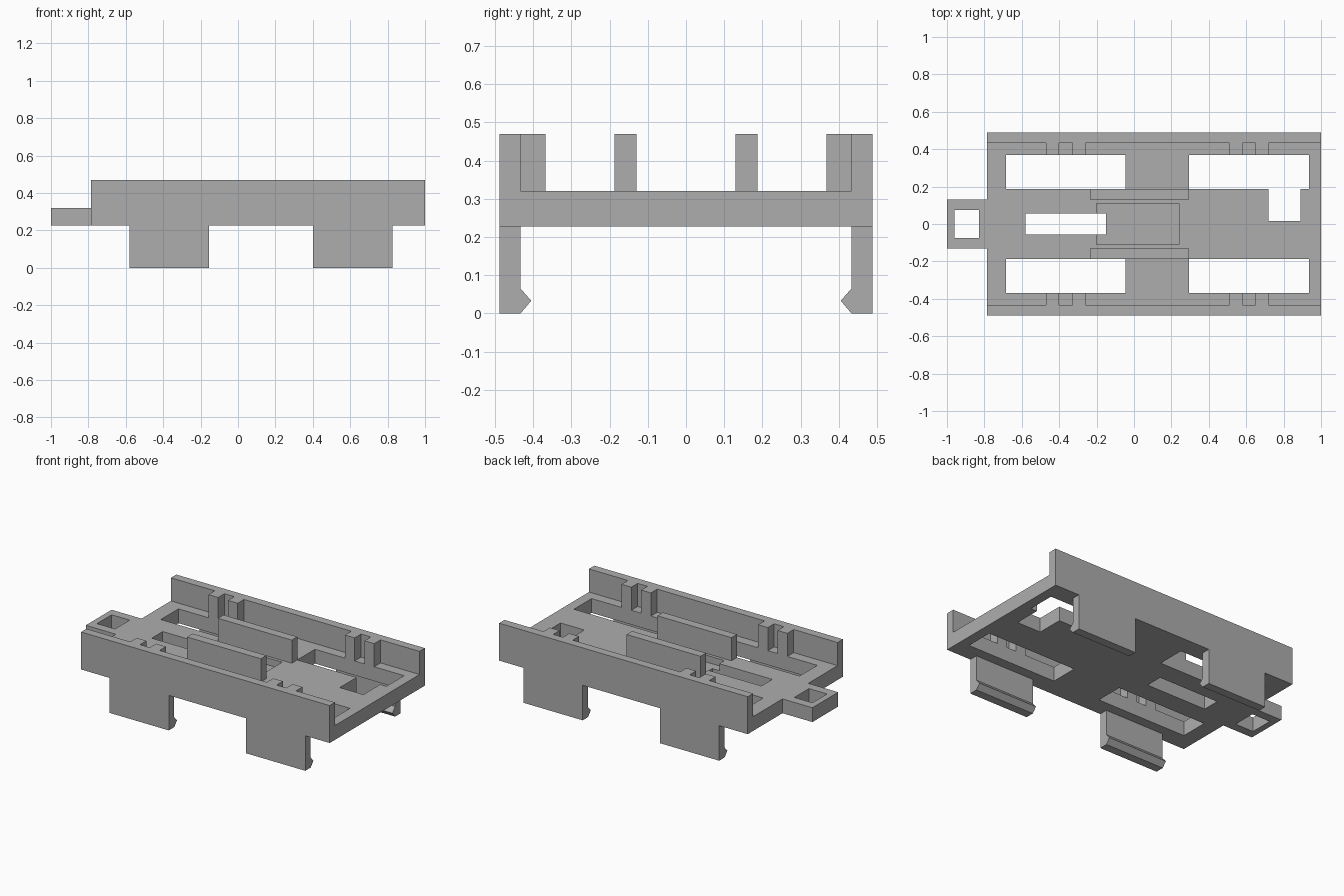
import bpy, bmesh

cube = bpy.data.objects.get("Cube")
if cube:
    bpy.data.objects.remove(cube, do_unlink=True)

GREY = (0.42, 0.42, 0.42, 1)
mat = bpy.data.materials.new("plain grey")
mat.use_nodes = True
mat.diffuse_color = GREY
bsdf = mat.node_tree.nodes["Principled BSDF"]
bsdf.inputs["Base Color"].default_value = GREY
bsdf.inputs["Roughness"].default_value = 0.7

# Shared heights and half widths
DECK_LOW, DECK_TOP, RAIL_TOP = 0.227, 0.32, 0.47
BACK, FRONT = -0.785, 1.0
WALL_IN, WALL_OUT = 0.433, 0.488


def prism(name, profile, x0, x1):
    """Extrude a closed (y, z) profile along x."""
    bm = bmesh.new()
    face = bm.faces.new([bm.verts.new((x0, y, z)) for y, z in profile])
    out = bmesh.ops.extrude_face_region(bm, geom=[face])
    moved = [v for v in out["geom"] if isinstance(v, bmesh.types.BMVert)]
    bmesh.ops.translate(bm, verts=moved, vec=(x1 - x0, 0, 0))
    bmesh.ops.recalc_face_normals(bm, faces=bm.faces)
    mesh = bpy.data.meshes.new(name)
    bm.to_mesh(mesh)
    bm.free()
    mesh.materials.append(mat)
    obj = bpy.data.objects.new(name, mesh)
    bpy.context.collection.objects.link(obj)
    return obj


def box(name, x0, x1, y0, y1, z0, z1):
    return prism(name, [(y0, z0), (y1, z0), (y1, z1), (y0, z1)], x0, x1)


def combine(target, tool, operation):
    """Apply a boolean and discard its helper."""
    mod = target.modifiers.new(operation, "BOOLEAN")
    mod.operation, mod.object, mod.solver = operation, tool, "EXACT"
    bpy.context.view_layer.objects.active = target
    bpy.ops.object.modifier_apply(modifier=mod.name)
    bpy.data.objects.remove(tool, do_unlink=True)


# Deck with the tail tab at its end
deck = box("deck", BACK, FRONT, -WALL_IN, WALL_IN, DECK_LOW, DECK_TOP)
combine(deck, box("tail_tab", -1, BACK + 0.03, -0.132, 0.132, DECK_LOW, DECK_TOP), "UNION")

# Through openings: tail hole, centre slot, corner notch, long side slots
openings = [(-0.96, -0.83, -0.075, 0.075),
            (-0.58, -0.15, -0.056, 0.056),
            (0.72, 0.89, 0.015, 0.25)]
for x0, x1 in ((-0.685, -0.045), (0.295, 0.935)):
    openings += [(x0, x1, 0.187, 0.368), (x0, x1, -0.368, -0.187)]
for x0, x1, y0, y1 in openings:
    combine(deck, box("cutter", x0, x1, y0, y1, 0.1, 0.4), "DIFFERENCE")

# Shallow pocket between the ribs
combine(deck, box("cutter", -0.20, 0.24, -0.11, 0.11, 0.275, 0.4), "DIFFERENCE")

# Hooked clip profile, mirrored by side
clip = [(WALL_OUT, DECK_LOW), (WALL_OUT, 0), (WALL_IN, 0),
        (0.405, 0.033), (WALL_IN, 0.065), (WALL_IN, DECK_LOW)]

for side, s in (("left", 1), ("right", -1)):
    # Side wall and inner rib
    box(side + "_wall", BACK, FRONT, s * WALL_IN, s * WALL_OUT, DECK_LOW, RAIL_TOP)
    box(side + "_rib", -0.235, 0.295, s * 0.13, s * 0.187, DECK_TOP, RAIL_TOP)
    # Paired guide posts against the wall
    for i, x in enumerate((-0.47, -0.33, 0.51, 0.65)):
        box(f"{side}_guide_post_{i + 1}", x, x + 0.07,
            s * 0.368, s * WALL_IN, DECK_TOP, RAIL_TOP)
    # Snap clips below the wall
    for where, x0, x1 in (("back", -0.58, -0.155), ("front", 0.40, 0.825)):
        prism(f"{side}_{where}_clip", [(s * y, z) for y, z in clip], x0, x1)
